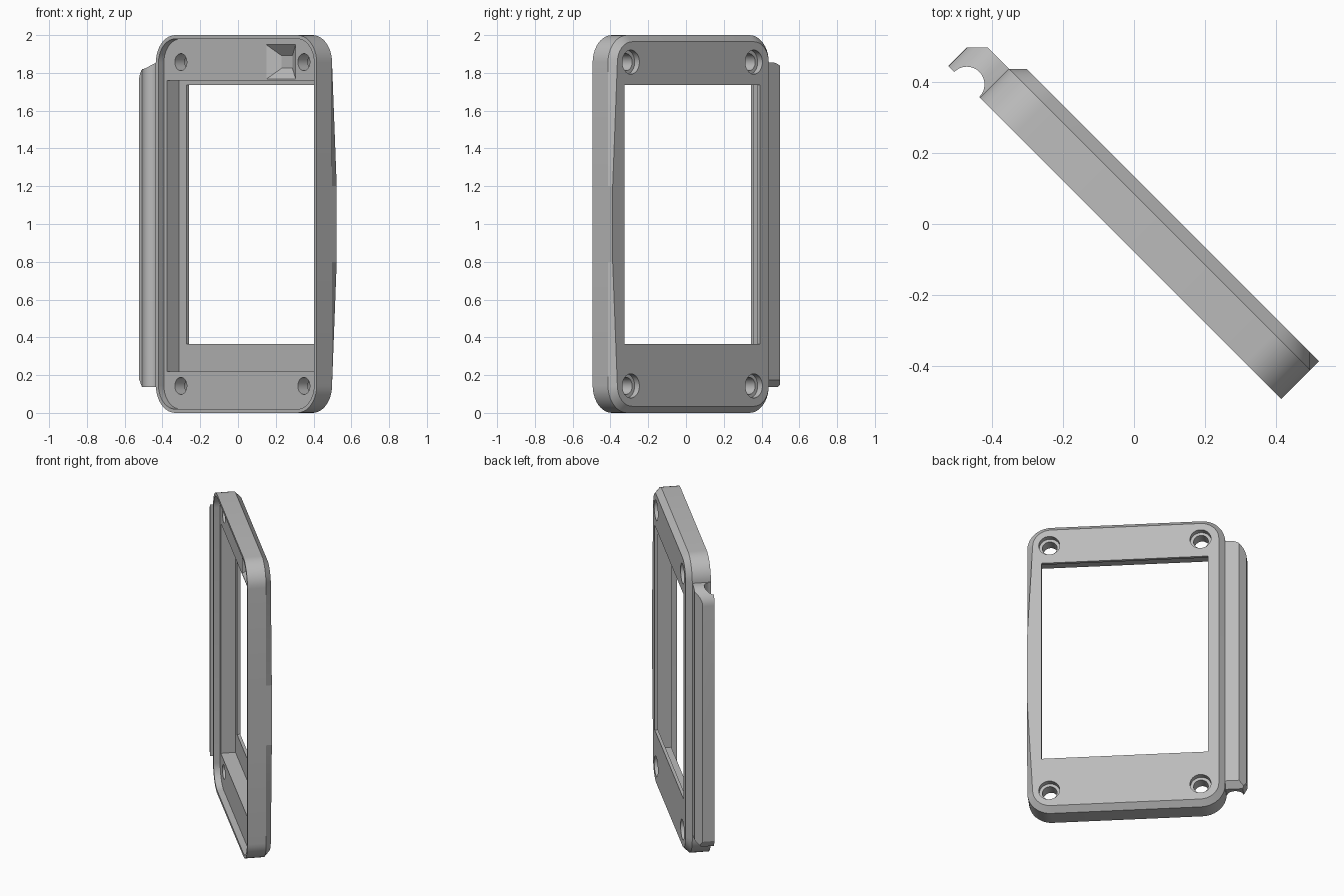
import bpy, bmesh, math
from mathutils import Matrix, Vector

cube = bpy.data.objects.get("Cube")
if cube:
    bpy.data.objects.remove(cube, do_unlink=True)

grey = bpy.data.materials.new("plain grey")
grey.use_nodes = True
colour = (0.5, 0.5, 0.5, 1)
grey.diffuse_color = colour
grey.node_tree.nodes["Principled BSDF"].inputs["Base Color"].default_value = colour

# Local frame: x runs along the panel, y through its thickness (back is +y)
LEFT, RIGHT, FRONT, BACK = -0.56, 0.644, -0.055, 0.095
CHAMFER, CORNER, RIM = 0.035, 0.145, 0.02
FLOOR = -0.015
TURN = Matrix.Rotation(-math.pi / 4, 4, 'Z')


def loft(name, loops):
    """Closed solid through matching loops of points."""
    bm = bmesh.new()
    rings = [[bm.verts.new(p) for p in loop] for loop in loops]
    n = len(rings[0])
    for a, b in zip(rings, rings[1:]):
        for i in range(n):
            j = (i + 1) % n
            bm.faces.new((a[i], a[j], b[j], b[i]))
    bm.faces.new(rings[0][::-1])
    bm.faces.new(rings[-1])
    bmesh.ops.recalc_face_normals(bm, faces=bm.faces)
    mesh = bpy.data.meshes.new(name)
    bm.to_mesh(mesh)
    bm.free()
    mesh.materials.append(grey)
    obj = bpy.data.objects.new(name, mesh)
    bpy.context.collection.objects.link(obj)
    return obj


def slab(name, outline, y0, y1):
    return loft(name, [[(x, y, z) for x, z in outline] for y in (y0, y1)])


def box(name, x0, x1, y0, y1, z0, z1):
    return slab(name, [(x0, z0), (x1, z0), (x1, z1), (x0, z1)], y0, y1)


def arc(cx, cz, r, start, end, steps):
    angles = [math.radians(start + (end - start) * i / steps) for i in range(steps + 1)]
    return [(cx + r * math.cos(a), cz + r * math.sin(a)) for a in angles]


def rounded(inset, bulge):
    """Rounded panel outline; the right edge may keep its full width midway."""
    r = CORNER - inset
    x0, x1, z0, z1 = LEFT + CORNER, RIGHT - CORNER, CORNER, 2 - CORNER
    side = RIGHT if bulge else RIGHT - inset
    return (arc(x1, z0, r, -90, 0, 10) + [(side, 0.8), (side, 1.2)]
            + arc(x1, z1, r, 0, 90, 10) + arc(x0, z1, r, 90, 180, 10)
            + arc(x0, z0, r, 180, 270, 10))


def boolean(target, tool, operation='DIFFERENCE'):
    mod = target.modifiers.new("cut", 'BOOLEAN')
    mod.operation, mod.solver, mod.object = operation, 'EXACT', tool
    bpy.context.view_layer.update()
    graph = bpy.context.evaluated_depsgraph_get()
    mesh = bpy.data.meshes.new_from_object(target.evaluated_get(graph))
    target.modifiers.clear()
    target.data = mesh
    bpy.data.objects.remove(tool, do_unlink=True)


def finish(obj):
    obj.data.transform(TURN)
    bpy.ops.object.select_all(action='DESELECT')
    obj.select_set(True)
    bpy.context.view_layer.objects.active = obj
    bpy.ops.object.shade_smooth_by_angle(angle=math.radians(25))


# Panel body with a chamfered back edge that fades out along the right side
def ring(inset, y, bulge=False):
    return [(x, y, z) for x, z in rounded(inset, bulge)]


frame = loft("frame_panel", [ring(0, FRONT), ring(0, BACK - CHAMFER), ring(CHAMFER, BACK, True)])

# Shallow rimmed front, display recess and window opening
boolean(frame, slab("rim_cutter", rounded(RIM, False), FRONT - 0.1, FLOOR))
boolean(frame, box("recess_cutter", -0.515, 0.6, FLOOR - 0.02, 0.075, 0.22, 1.76))
boolean(frame, box("window_cutter", -0.46, 0.555, 0, 0.2, 0.365, 1.735))

# Counterbored screw holes
for x in (-0.413, 0.508):
    for z in (0.143, 1.857):
        boolean(frame, slab("hole_cutter", arc(x, z, 0.045, 0, 348.75, 31), -0.1, 0.2))
        boolean(frame, slab("bore_cutter", arc(x, z, 0.064, 0, 348.75, 31), 0.06, 0.2))


# Tapered pocket in the upper front
def pocket(half_w, half_h, y):
    return [(0.337 + a * half_w, y, 1.858 + b * half_h)
            for a, b in ((-1, -1), (1, -1), (1, 1), (-1, 1))]


boolean(frame, loft("pocket_cutter", [pocket(0.12, 0.099, FLOOR - 0.005),
                                      pocket(0.11, 0.091, FLOOR),
                                      pocket(0.04, 0.033, 0.03)]))
finish(frame)

# Hinge clip: angled section with a round groove along the left side
groove = arc(-0.613, FRONT, 0.05, 180, 0, 16)
section = [(-0.55, FRONT), (-0.55, 0.06), (-0.645, 0.06), (-0.687, 0.018), (-0.687, FRONT)] + groove
clip = loft("hinge_clip", [[(x, y, z) for x, y in section] for z in (0.137, 1.86)])

# Round its upper corner and chamfer its lower end
side = [(-0.5, 0.1), (-0.5, 1.9), (-0.55, 1.9), (-0.55, 1.855)]
side += arc(-0.587, 1.755, 0.1, 90, 180, 10) + [(-0.687, 0.18), (-0.664, 0.137), (-0.65, 0.1)]
boolean(clip, slab("corner_cutter", side, -0.2, 0.2), 'INTERSECT')
wedge = [(0.022, 0.137), (0.065, 0.18), (0.2, 0.18), (0.2, 0.1), (0.0, 0.1)]
boolean(clip, loft("end_cutter", [[(x, y, z) for y, z in wedge] for x in (-0.8, -0.5)]))
finish(clip)
